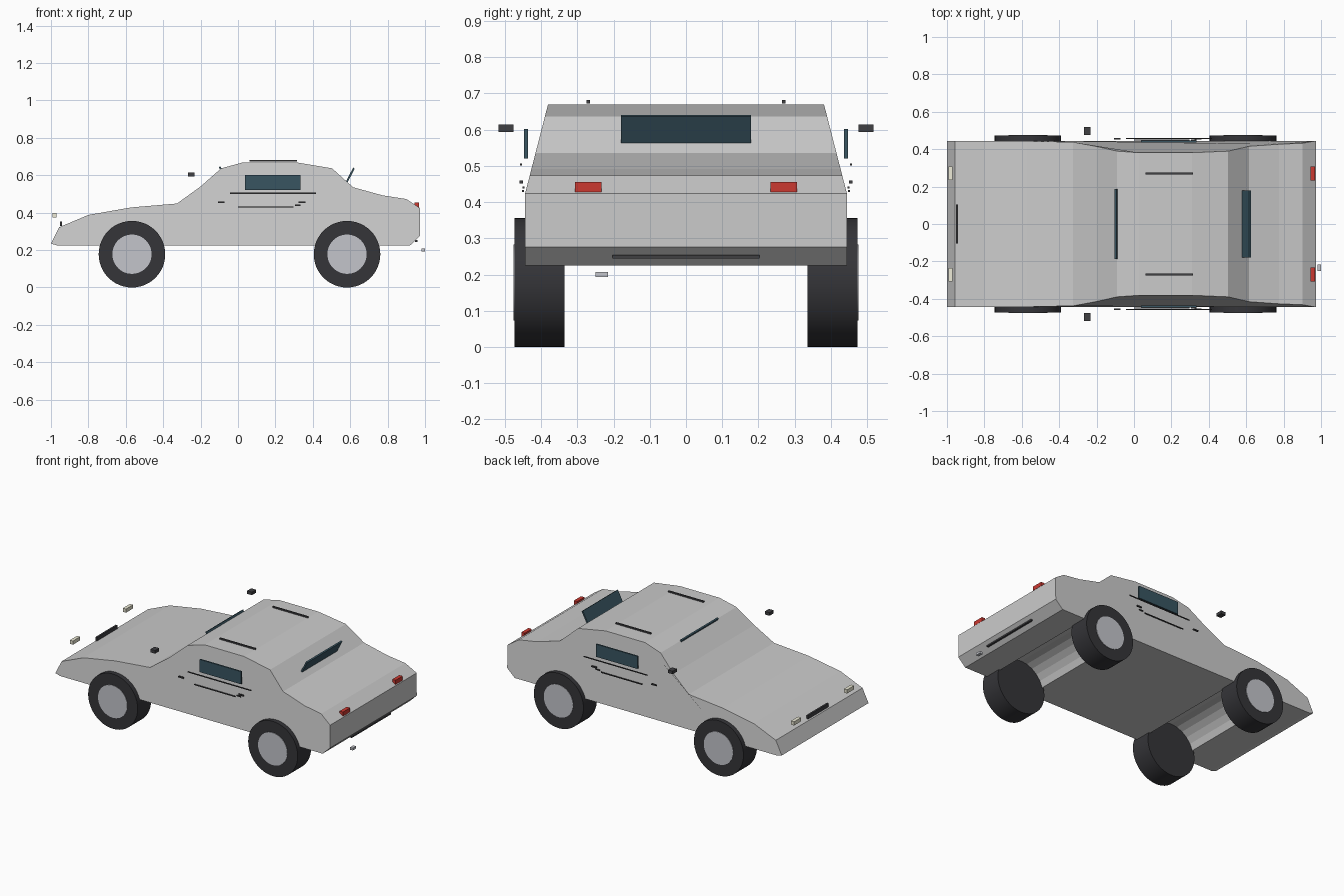
import bpy, bmesh, math
from mathutils import Vector

if "Cube" in bpy.data.objects:
    bpy.data.objects.remove(bpy.data.objects["Cube"])


def material(name, color):
    m = bpy.data.materials.new(name)
    m.diffuse_color = (*color, 1)
    m.use_nodes = True
    m.node_tree.nodes["Principled BSDF"].inputs["Base Color"].default_value = m.diffuse_color
    return m


RUBBER = material("rubber", (0.035, 0.035, 0.04))
TRIM = material("dark_trim", (0.05, 0.05, 0.055))
GLASS = material("glass", (0.04, 0.09, 0.12))
RED = material("red_lamp", (0.6, 0.04, 0.03))
CREAM = material("cream_lamp", (0.85, 0.83, 0.68))
METAL = material("metal", (0.55, 0.56, 0.6))

WHEEL_X, WHEEL_Z, WHEEL_R = (-0.567, 0.583), 0.178, 0.178


def box(name, center, size, mat, tilt=0.0):
    bpy.ops.mesh.primitive_cube_add(size=1, location=center, rotation=(0, tilt, 0))
    o = bpy.context.object
    o.name = name
    o.scale = size
    o.data.materials.append(mat)
    return o


def pair(name, center, size, mat):
    x, y, z = center
    for label, s in (("left", 1), ("right", -1)):
        box(f"{label}_{name}", (x, s * y, z), size, mat)


def cylinder(name, center, radius, width, mat):
    bpy.ops.mesh.primitive_cylinder_add(vertices=48, radius=radius, depth=width,
                                        location=center, rotation=(math.pi / 2, 0, 0))
    o = bpy.context.object
    o.name = name
    o.data.materials.append(mat)
    bpy.ops.object.shade_smooth_by_angle()


# Body: side profile with wheel arches, narrowing above the belt line
FLOOR = 0.225
profile = [(-1, 0.235), (-0.957, 0.322), (-0.80, 0.388), (-0.572, 0.428), (-0.326, 0.449),
           (-0.20, 0.54), (-0.09, 0.637), (0.027, 0.669), (0.31, 0.669), (0.503, 0.637),
           (0.615, 0.536), (0.775, 0.492), (0.90, 0.473), (0.973, 0.424), (0.973, 0.276),
           (0.92, FLOOR)]
ARCH_R = 0.168
start = math.asin((FLOOR - WHEEL_Z) / ARCH_R)
for wx in reversed(WHEEL_X):
    for i in range(11):
        a = start + (math.pi - 2 * start) * i / 10
        profile.append((wx + ARCH_R * math.cos(a), WHEEL_Z + ARCH_R * math.sin(a)))
profile.append((-0.968, FLOOR))


def half_width(z):
    return 0.445 - 0.257 * max(0, z - 0.421)


bm = bmesh.new()
sides = [[bm.verts.new((x, s * half_width(z), z)) for x, z in profile] for s in (-1, 1)]
for loop in sides:
    bm.faces.new(loop)
n = len(profile)
for i in range(n):
    j = (i + 1) % n
    bm.faces.new((sides[0][i], sides[0][j], sides[1][j], sides[1][i]))
bmesh.ops.recalc_face_normals(bm, faces=bm.faces)
mesh = bpy.data.meshes.new("body")
bm.to_mesh(mesh)
bm.free()
bpy.context.collection.objects.link(bpy.data.objects.new("body", mesh))

# Wheels
for end, wx in zip(("front", "rear"), WHEEL_X):
    for label, s in (("left", 1), ("right", -1)):
        cylinder(f"{end}_{label}_tyre", (wx, s * 0.405, WHEEL_Z), WHEEL_R, 0.138, RUBBER)
        cylinder(f"{end}_{label}_hub", (wx, s * 0.407, WHEEL_Z), 0.105, 0.14, METAL)

# Glass
pair("side_window", (0.186, 0.442, 0.561), (0.298, 0.01, 0.082), GLASS)
box("rear_window", (0.601, 0, 0.602), (0.01, 0.36, 0.082), GLASS, 0.48)
box("windshield", (-0.08, 0, 0.608), (0.01, 0.375, 0.085), GLASS, -0.45)

# Roof rails, mirrors, door trim and handles
pair("roof_rail", (0.188, 0.27, 0.677), (0.255, 0.009, 0.009), TRIM)
pair("mirror", (-0.25, 0.497, 0.604), (0.034, 0.042, 0.02), TRIM)
pair("window_trim", (0.187, 0.456, 0.504), (0.458, 0.005, 0.006), TRIM)
pair("door_trim", (0.148, 0.45, 0.431), (0.295, 0.005, 0.006), TRIM)
pair("front_handle", (-0.09, 0.455, 0.455), (0.036, 0.009, 0.008), TRIM)
pair("rear_handle", (0.342, 0.455, 0.455), (0.036, 0.009, 0.008), TRIM)
pair("handle_plate", (0.32, 0.449, 0.44), (0.03, 0.006, 0.006), TRIM)

# Lamps, grille, rear bumper strip and exhaust
pair("headlight", (-0.981, 0.272, 0.387), (0.022, 0.072, 0.024), CREAM)
pair("tail_light", (0.957, 0.27, 0.442), (0.024, 0.073, 0.027), RED)
box("grille", (-0.946, 0, 0.34), (0.012, 0.21, 0.024), TRIM)
box("rear_bumper_strip", (0.953, 0, 0.249), (0.012, 0.405, 0.009), TRIM)
box("exhaust", (0.99, -0.233, 0.2), (0.02, 0.034, 0.015), METAL)
